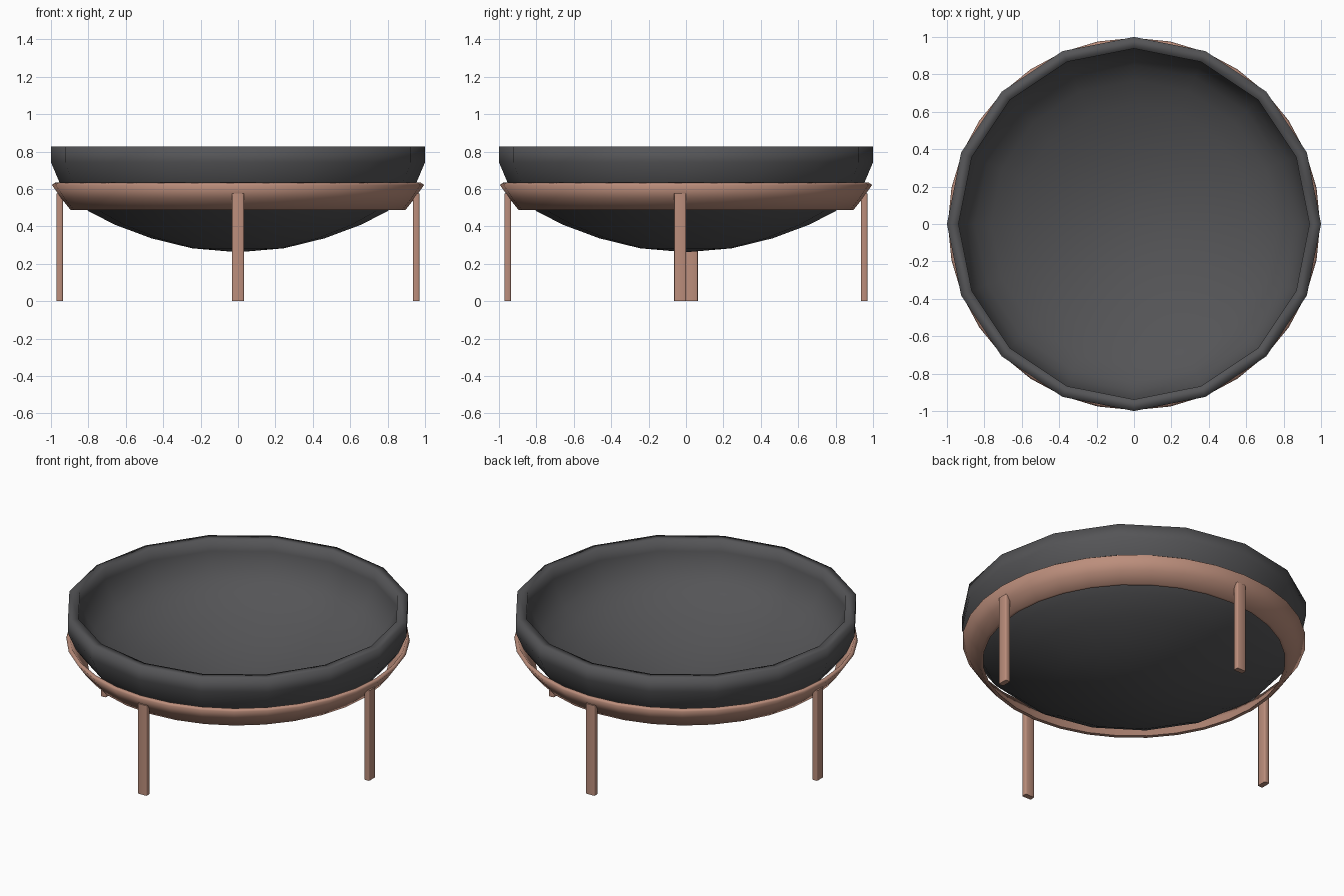
import bpy, bmesh, math

if "Cube" in bpy.data.objects:
    bpy.data.objects.remove(bpy.data.objects["Cube"])


def material(name, rgb):
    m = bpy.data.materials.new(name)
    m.diffuse_color = (*rgb, 1)
    m.use_nodes = True
    m.node_tree.nodes["Principled BSDF"].inputs["Base Color"].default_value = m.diffuse_color
    return m


CHARCOAL = material("charcoal", (0.09, 0.09, 0.095))
COPPER = material("copper", (0.5, 0.27, 0.2))


def finish(name, bm, mat, angle):
    bmesh.ops.recalc_face_normals(bm, faces=bm.faces)
    me = bpy.data.meshes.new(name)
    bm.to_mesh(me)
    bm.free()
    me.materials.append(mat)
    ob = bpy.data.objects.new(name, me)
    bpy.context.collection.objects.link(ob)
    bpy.ops.object.select_all(action='DESELECT')
    ob.select_set(True)
    bpy.context.view_layer.objects.active = ob
    bpy.ops.object.shade_smooth_by_angle(angle=math.radians(angle))
    return ob


def lathe(name, profile, sides, mat, closed, angle):
    """Revolve (radius, height) points about z."""
    bm = bmesh.new()
    rings = []
    for r, z in profile:
        if r == 0:
            rings.append([bm.verts.new((0, 0, z))] * sides)
        else:
            rings.append([bm.verts.new((r * math.cos(math.tau * i / sides),
                                        r * math.sin(math.tau * i / sides), z))
                          for i in range(sides)])
    pairs = list(zip(rings, rings[1:]))
    if closed:
        pairs.append((rings[-1], rings[0]))
    for a, b in pairs:
        for i in range(sides):
            j = (i + 1) % sides
            bm.faces.new(list(dict.fromkeys((a[i], a[j], b[j], b[i]))))
    return finish(name, bm, mat, angle)


# Bowl: thick sixteen-sided shell with an upright rim
lathe("bowl", [(0, 0.262), (0.245, 0.283), (0.465, 0.337), (0.66, 0.41),
               (0.80, 0.482), (0.90, 0.56), (0.953, 0.632), (1.0, 0.743),
               (1.0, 0.828), (0.938, 0.828), (0.938, 0.755), (0.895, 0.66),
               (0.85, 0.6), (0.765, 0.535), (0.635, 0.468), (0.445, 0.397),
               (0.235, 0.345), (0, 0.324)], 16, CHARCOAL, False, 100)

# Support ring: thin flared band below the rim
lathe("support_ring", [(0.895, 0.488), (0.945, 0.55), (0.995, 0.622),
                       (0.975, 0.635), (0.925, 0.563), (0.875, 0.49)],
      32, COPPER, True, 100)

# Legs: flat bars with softened edges, side legs slightly offset
for name, x, y, turn in (("front_leg", 0, -0.953, False), ("back_leg", 0, 0.953, False),
                         ("right_leg", 0.953, -0.031, True), ("left_leg", -0.953, 0.031, True)):
    bm = bmesh.new()
    bmesh.ops.create_cube(bm, size=1)
    sx, sy = (0.034, 0.064) if turn else (0.064, 0.034)
    for v in bm.verts:
        v.co = (x + v.co.x * sx, y + v.co.y * sy, (v.co.z + 0.5) * 0.575)
    upright = [e for e in bm.edges if abs(e.verts[0].co.z - e.verts[1].co.z) > 0.1]
    bmesh.ops.bevel(bm, geom=upright, offset=0.007, segments=2, profile=0.5, affect='EDGES')
    finish(name, bm, COPPER, 50)
